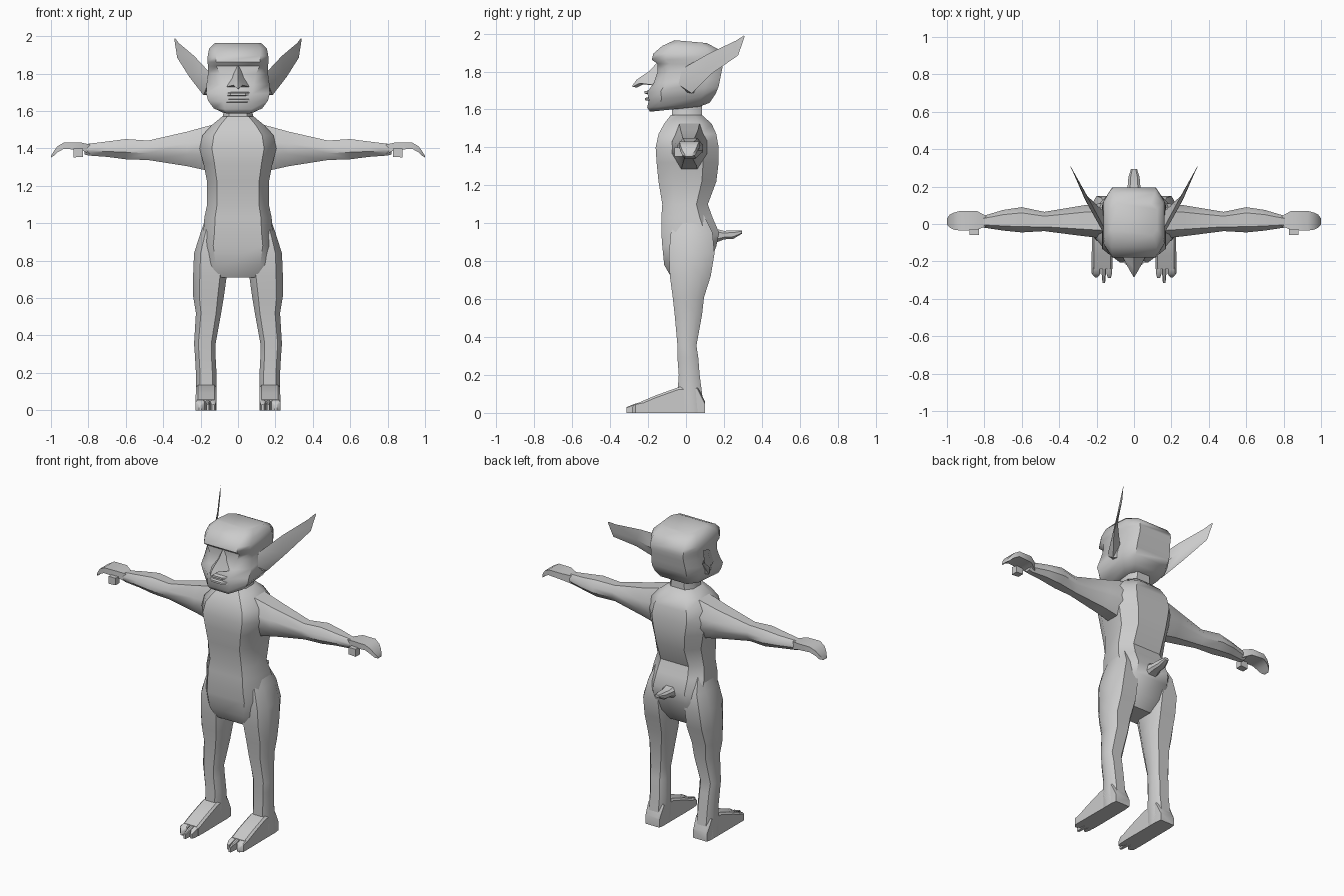
import bpy, bmesh, math

skin = bpy.data.materials.new("grey skin")
skin.diffuse_color = (0.6, 0.6, 0.6, 1)


def finish(name, bm, mirror, angle):
    bmesh.ops.recalc_face_normals(bm, faces=bm.faces)
    me = bpy.data.meshes.new(name)
    bm.to_mesh(me)
    bm.free()
    me.materials.append(skin)
    ob = bpy.data.objects.new(name, me)
    bpy.context.collection.objects.link(ob)
    if mirror:
        ob.modifiers.new("mirror", 'MIRROR').use_mirror_merge = False
    bpy.ops.object.select_all(action='DESELECT')
    ob.select_set(True)
    bpy.context.view_layer.objects.active = ob
    bpy.ops.object.shade_smooth_by_angle(angle=math.radians(angle))
    return ob


def loft(name, rings, mirror=False, angle=40):
    """Skin a list of equal-length point rings and cap both ends."""
    bm = bmesh.new()
    vs = [[bm.verts.new(p) for p in r] for r in rings]
    n = len(rings[0])
    for a, b in zip(vs, vs[1:]):
        for i in range(n):
            j = (i + 1) % n
            bm.faces.new((a[i], a[j], b[j], b[i]))
    bm.faces.new(vs[0])
    bm.faces.new(vs[-1])
    return finish(name, bm, mirror, angle)


def octagon(x0, x1, y0, y1, kf=0.6, kb=0.6, ky=0.5):
    """Eight-sided section; kf and kb set the widths of front and back."""
    cx, a, cy, b = (x0 + x1) / 2, (x1 - x0) / 2, (y0 + y1) / 2, (y1 - y0) / 2
    return [(cx + a * u, cy + b * v) for u, v in
            ((-kf, -1), (kf, -1), (1, -ky), (1, ky), (kb, 1), (-kb, 1), (-1, ky), (-1, -ky))]


def upright(x0, x1, y0, y1, z, **k):
    return [(x, y, z) for x, y in octagon(x0, x1, y0, y1, **k)]


def box_ring(x, y0, y1, z0, z1):
    return [(x, y0, z0), (x, y1, z0), (x, y1, z1), (x, y0, z1)]


# torso: half width, front y, back y, height
loft("torso", [upright(-a, a, f, b, z, kf=0.68, kb=0.6) for a, f, b, z in (
    (.15, -.075, .075, .71), (.175, -.115, .125, .78), (.195, -.125, .16, .88),
    (.185, -.13, .175, .95), (.18, -.13, .14, 1.03), (.165, -.125, .115, 1.1),
    (.165, -.145, .16, 1.22), (.185, -.155, .172, 1.32), (.205, -.16, .172, 1.40),
    (.19, -.145, .16, 1.47), (.14, -.115, .135, 1.525), (.085, -.08, .085, 1.57))])
loft("neck", [upright(-a, a, -.075, .085, z) for a, z in ((.09, 1.54), (.075, 1.60), (.075, 1.68))])

# legs: inner x, outer x, front y, back y, height
loft("leg", [upright(i, o, f, b, z) for i, o, f, b, z in (
    (.09, .165, -.04, .09, 1.05), (.07, .20, -.08, .14, .95), (.06, .235, -.09, .15, .84),
    (.06, .24, -.085, .13, .72), (.075, .24, -.07, .095, .61), (.09, .225, -.06, .085, .52),
    (.12, .235, -.045, .055, .355), (.12, .23, -.045, .065, .29),
    (.115, .225, -.038, .072, .20), (.115, .225, -.045, .085, .10), (.115, .225, -.04, .095, 0))], True)


# feet: slope from ankle to toes
def foot_ring(y, x0, x1, top, t=.012):
    return [(x0, y, 0), (x1, y, 0), (x1, y, top - t), (x1 - t, y, top), (x0 + t, y, top), (x0, y, top - t)]


loft("foot", [foot_ring(.10, .12, .22, .06), foot_ring(.06, .115, .225, .14),
              foot_ring(-.04, .115, .225, .135), foot_ring(-.16, .114, .226, .092),
              foot_ring(-.24, .115, .226, .058)], True)
for name, x0, x1, tip in (("inner_toe", .117, .147, -.29), ("middle_toe", .150, .173, -.315),
                          ("outer_toe", .178, .226, -.285)):
    m = (x0 + x1) / 2
    loft(name, [foot_ring(-.23, x0, x1, .058, .006), foot_ring(-.265, x0, x1, .05, .006),
                foot_ring(tip, m - .007, m + .007, .03, .003)], True)


# arms: x, front y, back y, bottom z, top z
def arm_ring(x, y0, y1, z0, z1):
    return [(x, y, z) for y, z in octagon(y0, y1, z0, z1, kf=.45, kb=.55, ky=.3)]


loft("arm", [arm_ring(*r) for r in (
    (.10, -.08, .12, 1.28, 1.535), (.18, -.075, .11, 1.285, 1.515), (.27, -.065, .10, 1.305, 1.49),
    (.48, -.038, .065, 1.338, 1.442), (.60, -.045, .09, 1.342, 1.45), (.70, -.035, .075, 1.355, 1.437),
    (.80, -.02, .045, 1.362, 1.425), (.82, -.015, .045, 1.368, 1.42))], True)
loft("hand", [box_ring(*r) for r in (
    (.79, -.012, .042, 1.37, 1.42), (.84, -.032, .07, 1.392, 1.432), (.93, -.035, .07, 1.398, 1.432),
    (.965, -.03, .06, 1.38, 1.412), (.985, -.02, .05, 1.36, 1.385), (1.0, -.005, .03, 1.352, 1.36))], True)
loft("thumb", [box_ring(.83, -.06, -.018, 1.355, 1.40), box_ring(.88, -.06, -.018, 1.352, 1.40)], True, 30)


# head: half width, front y, back y, front z, back z, front width factor
def head_ring(a, f, b, zf, zb, kf):
    return [(x, y, zf + (zb - zf) * (y - f) / (b - f)) for x, y in octagon(-a, a, f, b, kf=kf, kb=.72, ky=.62)]


loft("head", [head_ring(*r) for r in (
    (.085, -.19, .07, 1.588, 1.615, .75), (.13, -.205, .125, 1.61, 1.635, .55),
    (.16, -.195, .155, 1.65, 1.68, .5), (.17, -.205, .172, 1.69, 1.72, .45),
    (.168, -.17, .18, 1.74, 1.76, .5), (.16, -.15, .19, 1.80, 1.81, .6),
    (.16, -.15, .195, 1.84, 1.84, .72), (.163, -.18, .195, 1.862, 1.86, .72),
    (.162, -.172, .19, 1.895, 1.885, .72), (.155, -.125, .165, 1.935, 1.92, .78),
    (.125, -.06, .11, 1.965, 1.95, .8))], angle=50)
# lips
for name, z, f in (("upper_lip", 1.69, -.22), ("lower_lip", 1.655, -.215)):
    loft(name, [[(x, -.17, z - .014), (x, y, z - .006), (x, y, z + .006), (x, -.17, z + .016)]
                for x, y in ((-.085, -.18), (-.04, f), (.04, f), (.085, -.18))])

# hooked nose: half width, ridge y, ridge z, wing y, wing z
loft("nose", [[(0, y, z), (w, wy, wz), (0, wy + .02, wz - .005), (-w, wy, wz)] for w, y, z, wy, wz in (
    (.018, -.15, 1.85, -.13, 1.83), (.035, -.195, 1.80, -.15, 1.775),
    (.066, -.235, 1.775, -.165, 1.728), (.025, -.262, 1.755, -.245, 1.738),
    (.004, -.285, 1.722, -.28, 1.72))], angle=30)

# ears: long blades sweeping up and back
loft("ear", [
    [(.13, -.04, 1.70), (.13, .06, 1.69), (.13, .08, 1.76), (.13, -.04, 1.81)],
    [(.165, -.045, 1.735), (.185, .03, 1.685), (.165, .07, 1.76), (.16, -.02, 1.815)],
    [(.245, .10, 1.80), (.262, .13, 1.785), (.25, .15, 1.84), (.235, .12, 1.895)],
    [(.318, .265, 1.91), (.325, .275, 1.885), (.323, .28, 1.92), (.315, .262, 1.962)],
    [(.338, .305, 1.985), (.34, .307, 1.98), (.34, .309, 1.985), (.337, .306, 1.99)]], True, 30)

# tail stub
loft("tail", [[(x, y, z) for x, z in octagon(-w, w, z0, z1)] for w, y, z0, z1 in (
    (.05, .14, .89, .975), (.034, .20, .915, .96), (.03, .25, .918, .962), (.016, .295, .945, .962))], angle=30)
